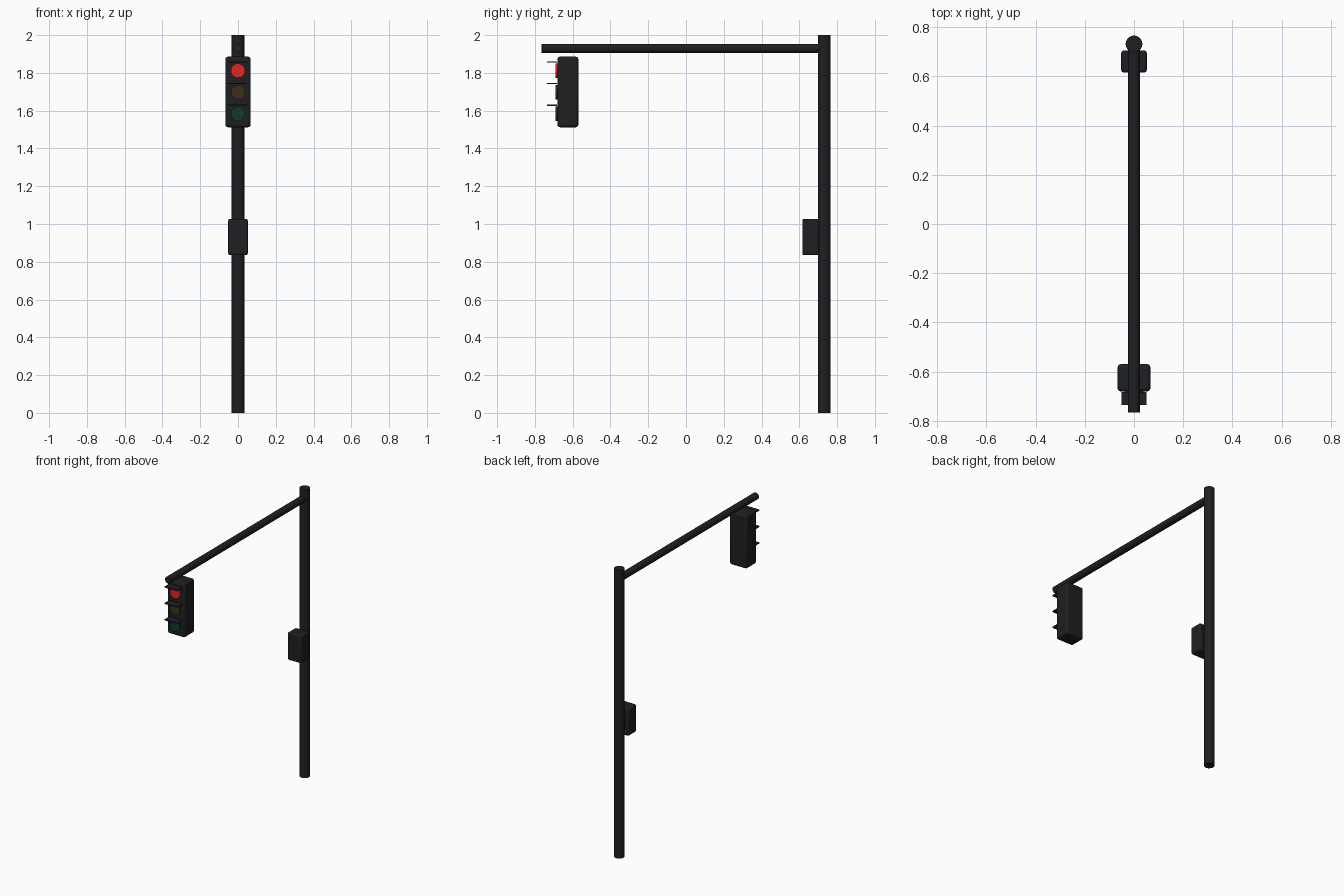
import bpy, math

if "Cube" in bpy.data.objects:
    bpy.data.objects.remove(bpy.data.objects["Cube"])


def material(name, rgb):
    m = bpy.data.materials.new(name)
    m.diffuse_color = (*rgb, 1)
    m.use_nodes = True
    m.node_tree.nodes["Principled BSDF"].inputs["Base Color"].default_value = m.diffuse_color
    return m


dark = material("dark_metal", (0.013, 0.014, 0.016))
red = material("red_lens", (0.8, 0.018, 0.02))
amber = material("amber_lens", (0.045, 0.028, 0.008))
green = material("green_lens", (0.008, 0.04, 0.018))


def box(name, lo, hi, bevel=0.0):
    center = [(a + b) / 2 for a, b in zip(lo, hi)]
    bpy.ops.mesh.primitive_cube_add(size=1, location=center)
    ob = bpy.context.object
    ob.name = name
    ob.scale = [b - a for a, b in zip(lo, hi)]
    bpy.ops.object.transform_apply(location=False, rotation=False, scale=True)
    if bevel:
        mod = ob.modifiers.new("rounded_edges", "BEVEL")
        mod.width = bevel
        mod.segments = 3
        bpy.ops.object.shade_smooth_by_angle(angle=math.radians(35))
    ob.data.materials.append(dark)
    return ob


def cylinder(name, center, radius, depth, mat, along_y=False):
    rot = (math.pi / 2, 0, 0) if along_y else (0, 0, 0)
    bpy.ops.mesh.primitive_cylinder_add(vertices=32, radius=radius, depth=depth,
                                        location=center, rotation=rot)
    ob = bpy.context.object
    ob.name = name
    bpy.ops.object.shade_smooth_by_angle(angle=math.radians(35))
    ob.data.materials.append(mat)
    return ob


# Upright pole and the arm reaching forward from it
cylinder("pole", (0, 0.732, 1.0), 0.034, 2.0, dark)
cylinder("arm", (0, -0.0175, 1.93), 0.024, 1.497, dark, along_y=True)

# Control box on the front of the pole
box("control_box", (-0.052, 0.616, 0.835), (0.052, 0.705, 1.027), 0.01)

# Signal housing below the arm tip
box("signal_housing", (-0.067, -0.681, 1.512), (0.067, -0.57, 1.886), 0.014)

# Three lenses, each with a flat visor above
for i, (colour, mat) in enumerate((("red", red), ("amber", amber), ("green", green))):
    z = 1.812 - i * 0.114
    cylinder(colour + "_lens", (0, -0.685, z), 0.038, 0.014, mat, along_y=True)
    box(colour + "_visor", (-0.05, -0.735, z + 0.042), (0.05, -0.683, z + 0.049))
